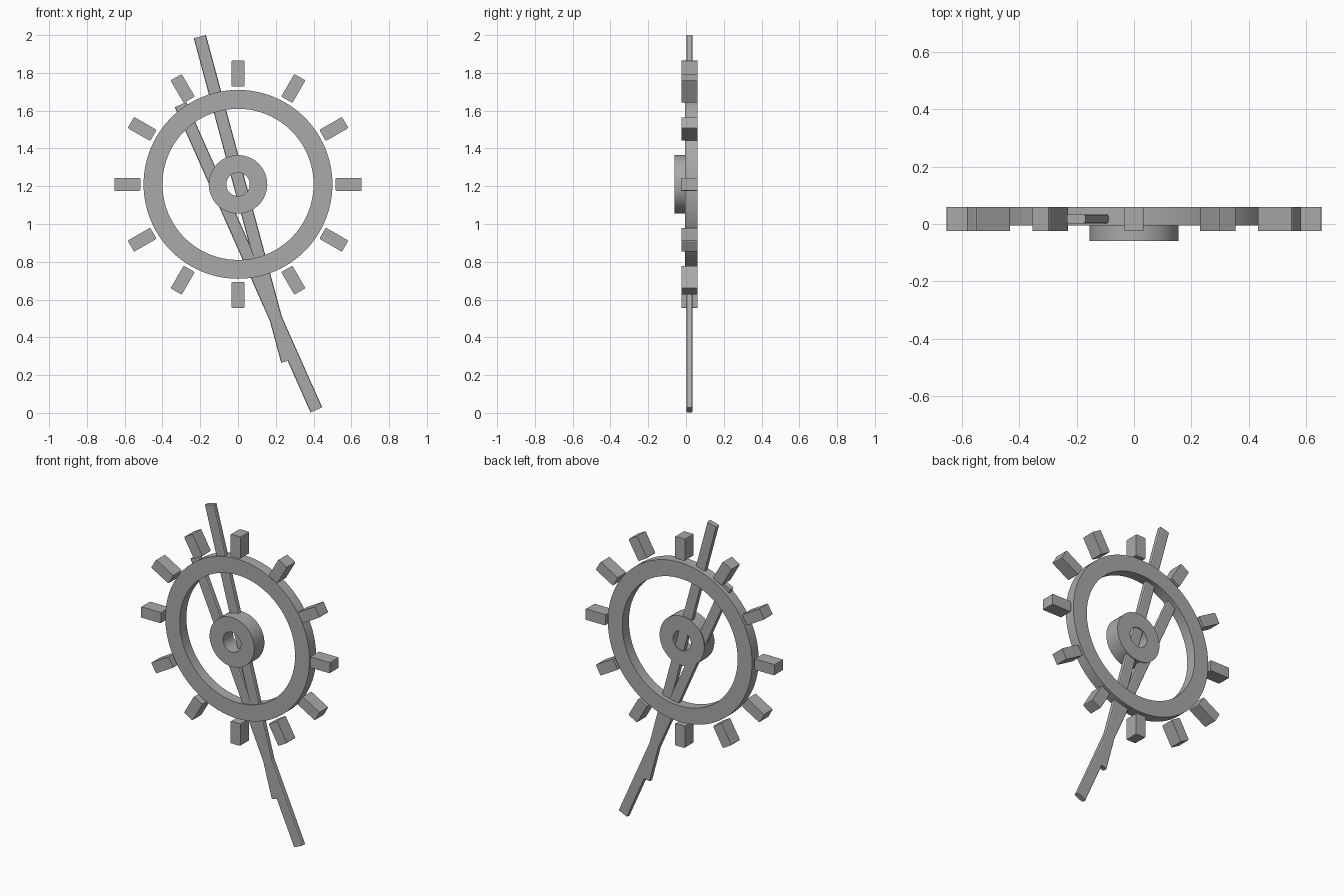
import bpy, bmesh, math
from mathutils import Matrix, Vector

cube = bpy.data.objects.get("Cube")
if cube:
    bpy.data.objects.remove(cube, do_unlink=True)

CENTRE = Vector((0, 0, 1.21))

grey = bpy.data.materials.new("plain_grey")
grey.use_nodes = True
grey.diffuse_color = (0.4, 0.4, 0.4, 1)
grey.node_tree.nodes["Principled BSDF"].inputs["Base Color"].default_value = (0.4, 0.4, 0.4, 1)


def add_object(name, bm, matrix):
    bmesh.ops.recalc_face_normals(bm, faces=bm.faces)
    mesh = bpy.data.meshes.new(name)
    bm.to_mesh(mesh)
    bm.free()
    mesh.materials.append(grey)
    obj = bpy.data.objects.new(name, mesh)
    obj.matrix_world = matrix
    bpy.context.collection.objects.link(obj)
    return obj


def ring(name, inner, outer, front, back, steps=96):
    """Rectangular section spun around the y axis."""
    bm = bmesh.new()
    section = [(inner, front), (outer, front), (outer, back), (inner, back)]
    verts = [bm.verts.new((r, y, 0)) for r, y in section]
    edges = [bm.edges.new((verts[i], verts[(i + 1) % 4])) for i in range(4)]
    bmesh.ops.spin(bm, geom=verts + edges, cent=(0, 0, 0), axis=(0, 1, 0),
                   angle=math.tau, steps=steps)
    bmesh.ops.remove_doubles(bm, verts=bm.verts, dist=1e-4)
    obj = add_object(name, bm, Matrix.Translation(CENTRE))
    bpy.ops.object.select_all(action='DESELECT')
    obj.select_set(True)
    bpy.context.view_layer.objects.active = obj
    bpy.ops.object.shade_smooth_by_angle(angle=math.radians(30))


def block(name, width, length, front, back, matrix, bevel, axis):
    """Box with its edges along one axis bevelled."""
    bm = bmesh.new()
    bmesh.ops.create_cube(bm, size=1)
    bmesh.ops.scale(bm, verts=bm.verts, vec=(width, back - front, length))
    bmesh.ops.translate(bm, verts=bm.verts, vec=(0, (front + back) / 2, 0))
    edges = [e for e in bm.edges
             if abs((e.verts[0].co - e.verts[1].co).normalized()[axis]) > 0.9]
    bmesh.ops.bevel(bm, geom=edges, offset=bevel, segments=2, profile=0.5,
                    affect='EDGES')
    add_object(name, bm, matrix)


# Dial rim and central hub
ring("dial_ring", 0.4, 0.5, -0.006, 0.06)
ring("hub", 0.062, 0.155, -0.06, 0.04, 64)

# Twelve hour markers around the rim
for i in range(12):
    turn = Matrix.Rotation(i * math.tau / 12, 4, 'Y')
    place = Matrix.Translation(CENTRE) @ turn @ Matrix.Translation((0, 0, 0.586))
    block(f"hour_marker_{i + 1}", 0.068, 0.138, -0.025, 0.06, place, 0.005, 1)

# Two long hands, given by their end points in x and z
hands = {"long_hand": ((-0.202, 1.992), (0.261, 0.274)),
         "short_hand": ((-0.304, 1.632), (0.415, 0.016))}
for name, (top, bottom) in hands.items():
    a, b = Vector((top[0], 0, top[1])), Vector((bottom[0], 0, bottom[1]))
    span = a - b
    tilt = Matrix.Rotation(math.atan2(span.x, span.z), 4, 'Y')
    block(name, 0.067, span.length, 0.002, 0.034,
          Matrix.Translation((a + b) / 2) @ tilt, 0.008, 2)
